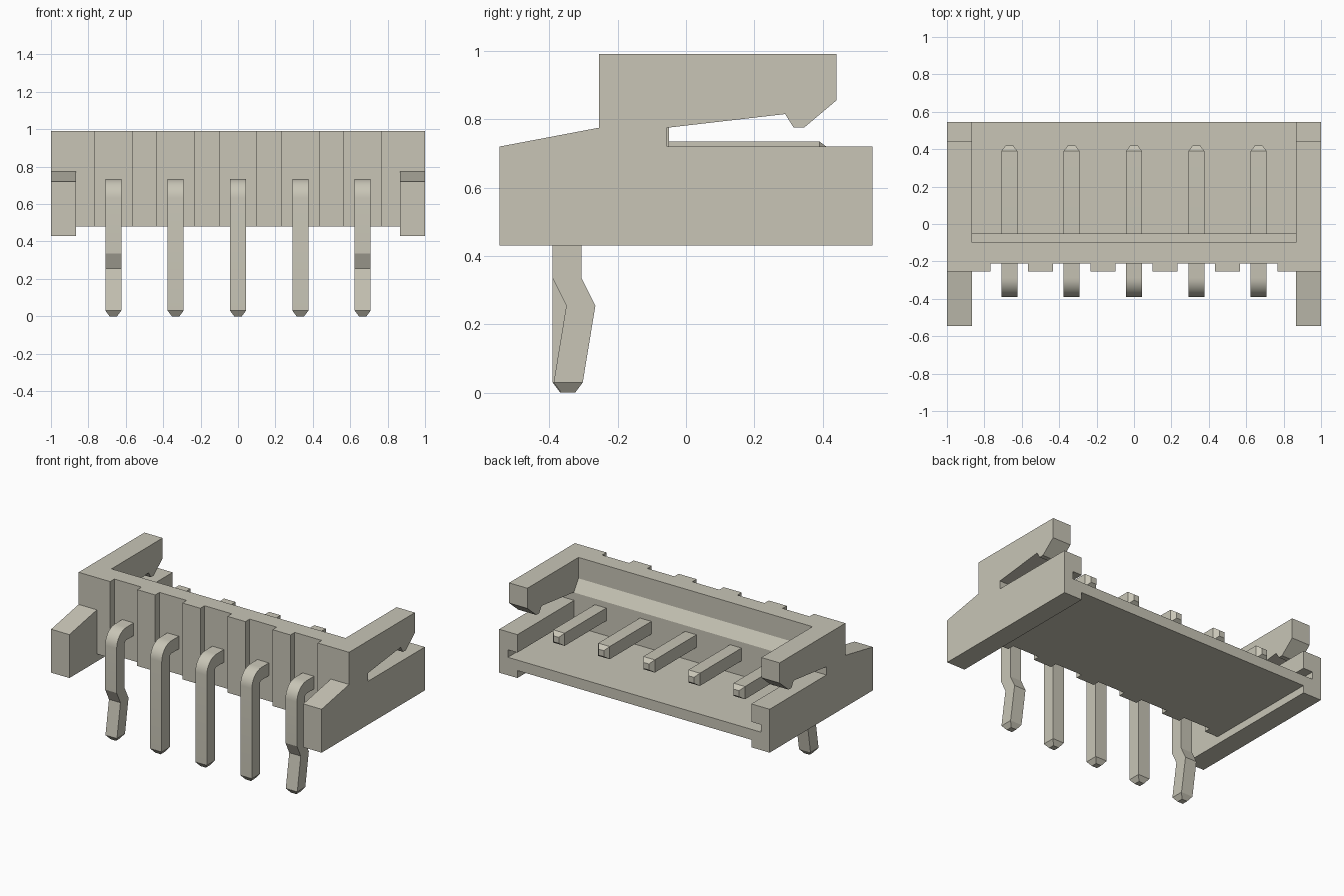
import bpy, bmesh
from math import sin, cos, pi
from mathutils import Vector

if "Cube" in bpy.data.objects:
    bpy.data.objects.remove(bpy.data.objects["Cube"])

plastic = bpy.data.materials.new("warm_grey")
plastic.use_nodes = True
colour = (0.58, 0.56, 0.47, 1)
plastic.diffuse_color = colour
plastic.node_tree.nodes["Principled BSDF"].inputs["Base Color"].default_value = colour


def loft(name, rings):
    """Bridge a list of equal point loops and cap both ends."""
    bm = bmesh.new()
    loops = [[bm.verts.new(p) for p in ring] for ring in rings]
    n = len(loops[0])
    for a, b in zip(loops, loops[1:]):
        for i in range(n):
            j = (i + 1) % n
            bm.faces.new((a[i], a[j], b[j], b[i]))
    bm.faces.new(loops[0])
    bm.faces.new(loops[-1])
    bmesh.ops.recalc_face_normals(bm, faces=bm.faces)
    mesh = bpy.data.meshes.new(name)
    bm.to_mesh(mesh)
    bm.free()
    mesh.materials.append(plastic)
    ob = bpy.data.objects.new(name, mesh)
    bpy.context.collection.objects.link(ob)
    return ob


def extrude_x(name, profile, x0, x1):
    return loft(name, [[(x, y, z) for y, z in profile] for x in (x0, x1)])


def rect(y0, y1, z0, z1):
    return [(y0, z0), (y1, z0), (y1, z1), (y0, z1)]


def select(ob):
    bpy.ops.object.select_all(action="DESELECT")
    ob.select_set(True)
    bpy.context.view_layer.objects.active = ob


INNER, GROOVE = 0.865, 0.935
BASE, FLOOR, TOP = 0.48, 0.55, 0.99
FRONT, RECESS, BACK = -0.255, -0.21, 0.545

# End walls with latch arms, grooved along the inside above the floor
wall_profile = [(-BACK, 0.43), (BACK, 0.43), (BACK, 0.72), (-0.055, 0.72),
                (-0.055, 0.775), (0.29, 0.815), (0.315, 0.775), (0.345, 0.775),
                (0.44, 0.855), (0.44, TOP), (FRONT, TOP), (FRONT, 0.775),
                (-BACK, 0.72)]
for side, label in ((1, "left"), (-1, "right")):
    wall = extrude_x(label + "_end_wall", wall_profile, side * INNER, side)
    cutter = extrude_x("groove_cutter", rect(-0.05, 0.7, BASE, 0.6),
                       side * 0.8, side * GROOVE)
    cutter.hide_render = True
    cut = wall.modifiers.new("groove", "BOOLEAN")
    cut.operation = "DIFFERENCE"
    cut.solver = "EXACT"
    cut.object = cutter
    select(wall)
    bpy.ops.object.modifier_apply(modifier=cut.name)
    bpy.data.objects.remove(cutter)
    # Floor edge seated in the groove
    extrude_x(label + "_floor_edge", rect(-0.05, BACK, BASE, FLOOR),
              side * INNER, side * GROOVE)

# Floor and upright wall with its sloping inner ledge
extrude_x("housing", [(RECESS, BASE), (BACK, BASE), (BACK, FLOOR), (-0.05, FLOOR),
                      (-0.05, 0.775), (-0.1, 0.85), (-0.1, TOP), (RECESS, TOP)],
          -INNER, INNER)

# Raised ribs between the pin recesses
pin_xs = [(i - 2) / 3 for i in range(5)]
edges = [-INNER] + [x + s * 0.1 for x in pin_xs for s in (-1, 1)] + [INNER]
for i in range(0, len(edges), 2):
    extrude_x(f"front_rib_{i // 2 + 1}", rect(FRONT, RECESS, BASE, TOP),
              edges[i], edges[i + 1])

# Bent square pins; the outer two have a kinked leg
HALF, BEND = 0.0425, 0.06
LEG_Y, ARM_Z = -0.3475, 0.6925


def section(x, y, z, angle, size=HALF):
    across = Vector((0, cos(angle), -sin(angle))) * size
    wide = Vector((size, 0, 0))
    c = Vector((x, y, z))
    return [c - across - wide, c + across - wide, c + across + wide, c - across + wide]


for i, x in enumerate(pin_xs):
    kinked = i in (0, 4)
    rings = [section(x, LEG_Y + 0.003 * kinked, 0, 0, 0.02),
             section(x, LEG_Y + 0.003 * kinked, 0.03, 0)]
    if kinked:
        rings += [section(x, LEG_Y + 0.04, 0.255, 0), section(x, LEG_Y, 0.335, 0)]
    for k in range(9):
        a = k / 8 * pi / 2
        rings.append(section(x, LEG_Y + BEND * (1 - cos(a)),
                             ARM_Z - BEND * (1 - sin(a)), a))
    rings += [section(x, 0.39, ARM_Z, pi / 2), section(x, 0.42, ARM_Z, pi / 2, 0.02)]
    pin = loft(f"pin_{i + 1}", rings)
    select(pin)
    bpy.ops.object.shade_smooth_by_angle(angle=pi / 12)
